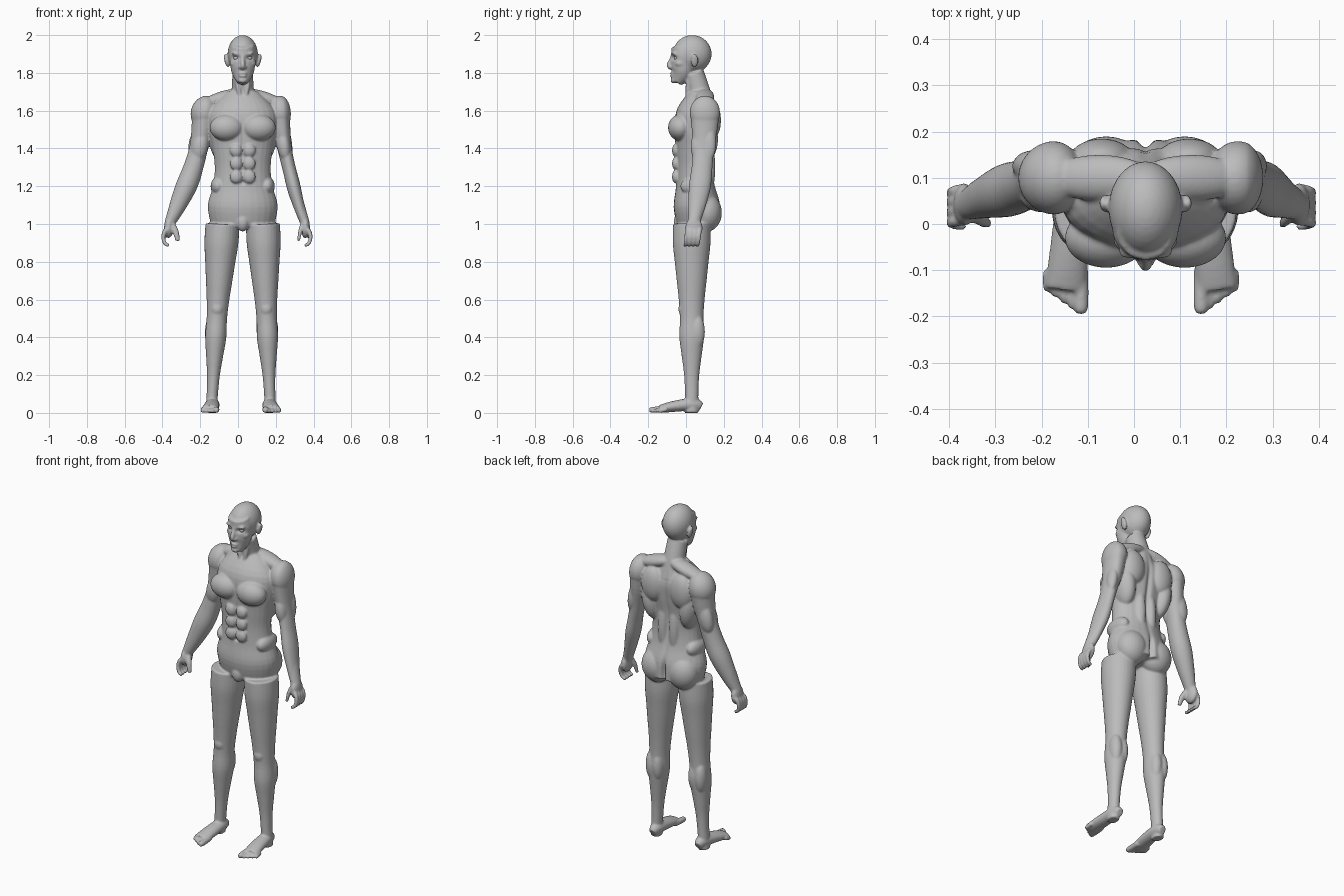
import bpy
import bmesh
import math
from mathutils import Vector, Matrix

if "Cube" in bpy.data.objects:
    bpy.data.objects.remove(bpy.data.objects["Cube"], do_unlink=True)

skin = bpy.data.materials.new("plain grey")
skin.use_nodes = True
grey = (.5, .5, .5, 1)
skin.diffuse_color = grey
skin.node_tree.nodes["Principled BSDF"].inputs["Base Color"].default_value = grey

segments = 28
substeps = 4
bm = bmesh.new()


def sides_of(x):
    """Parts off the middle plane are built on both sides."""
    return (1, -1) if x else (1,)


def spline(keys):
    """Smooth Catmull-Rom curve through rows of x, y, z, radius."""
    rows = [Vector(key) for key in keys]
    rows = [rows[0], *rows, rows[-1]]
    curve = []
    for before, start, end, after in zip(rows, rows[1:], rows[2:], rows[3:]):
        leave = (end - before) / 2
        arrive = (after - start) / 2
        for step in range(substeps):
            t = step / substeps
            chord = end - start
            bend = chord * 3 - leave * 2 - arrive
            twist = leave + arrive - chord * 2
            curve.append(start + leave * t + bend * t * t + twist * t * t * t)
    return curve + [rows[-1]]


def loft(keys, deep=1, deep_end=1):
    """Closed tube along the keys; depth is a ratio of the radius."""
    rows = spline(keys)
    points = [row.xyz for row in rows]
    last = len(rows) - 1
    for side in sides_of(keys[0][0]):
        rings = []
        for i, (point, row) in enumerate(zip(points, rows)):
            along = (points[min(i + 1, last)] - points[max(i - 1, 0)]).normalized()
            across = (Vector((1, 0, 0)) - along * along.x).normalized()
            depth = along.cross(across) * (deep + (deep_end - deep) * i / last)
            ring = []
            for s in range(segments):
                angle = math.tau * s / segments
                corner = point + (across * math.cos(angle) + depth * math.sin(angle)) * row.w
                ring.append(bm.verts.new((corner.x * side, corner.y, corner.z)))
            rings.append(ring)
        for lower, upper in zip(rings, rings[1:]):
            for s in range(segments):
                bm.faces.new((lower[s - 1], lower[s], upper[s], upper[s - 1]))
        bm.faces.new(rings[0])
        bm.faces.new(rings[-1])


def blob(at, size, tilt=0):
    """Ellipsoid for a muscle or feature, tilted in the front plane."""
    for side in sides_of(at[0]):
        mirror = Matrix.Diagonal((side, 1, 1, 1))
        turn = Matrix.Rotation(math.radians(tilt), 4, "Y")
        place = mirror @ Matrix.Translation(at) @ turn @ Matrix.Diagonal((*size, 1))
        bmesh.ops.create_uvsphere(bm, u_segments=segments, v_segments=16, radius=1, matrix=place)


# Trunk: evenly spaced rings from hips to collar
trunk = []
for i, radius in enumerate((.17, .185, .158, .148, .16, .178, .172, .08)):
    z = 1 + i / 10
    trunk.append((0, .045 + (z - 1.35) ** 2 / 5, z, radius))
loft(trunk, deep=.68, deep_end=.6)
loft([(0, .08, 1.6, .08), (0, .07, 1.7, .06), (0, .04, 1.8, .055)])  # neck

# Trunk muscles
blob(at=(.085, -.03, 1.51), size=(.09, .065, .07))            # chest
blob(at=(.1, .1, 1.67), size=(.12, .05, .035), tilt=16)       # trapezius
blob(at=(.095, .14, 1.55), size=(.07, .045, .1))              # shoulder blade
blob(at=(.125, .09, 1.45), size=(.055, .08, .13), tilt=8)     # latissimus
blob(at=(.035, .12, 1.3), size=(.035, .035, .15))             # lower back
blob(at=(.13, .05, 1.2), size=(.04, .08, .05))                # oblique
blob(at=(.085, .11, 1.06), size=(.09, .08, .1))               # buttock
blob(at=(0, -.02, 1.13), size=(.1, .04, .1))                  # lower belly
blob(at=(0, -.03, 1.01), size=(.035, .035, .05))              # groin
blob(at=(.02, .01, 1.7), size=(.012, .014, .08), tilt=12)     # neck tendon
for row in range(3):
    blob(at=(.034, -.054, 1.25 + row * .07), size=(.034, .02, .035))  # abdominals

# Legs: evenly spaced rings from hip to sole
leg = []
for i, radius in enumerate((.09, .09, .08, .07, .06, .054, .056, .045, .034, .03, .03)):
    z = 1 - i / 10
    leg.append((.157 - z * .05, .03, z, radius))
loft(leg, deep=1.1, deep_end=1.2)
blob(at=(.12, 0, .8), size=(.055, .055, .15))                 # front of thigh
blob(at=(.13, -.02, .55), size=(.03, .02, .035))              # kneecap
for x in (.12, .16):
    blob(at=(x, .06, .43), size=(.034, .04, .09))             # calf

# Feet
loft([(.15, .08, .03, .02), (.15, .04, .045, .035), (.156, -.06, .035, .042), (.164, -.14, .02, .045)],
     deep=1.2, deep_end=.45)
for i in range(5):
    radius = .011 if i else .016
    x = .13 + i * .018
    tip = i * .012 - .195
    loft([(x, -.1, .02, radius), (x, tip + radius, radius, radius), (x, tip, radius, radius / 2)])

# Arms: rings curving outward and forward down to the wrist
arm = []
for i, radius in enumerate((.06, .053, .044, .044, .047, .038, .026)):
    t = i / 6
    arm.append((.2 + .16 * t ** 1.6, .1 - .06 * t * t, 1.6 - t * .6, radius))
loft(arm, deep=1.3, deep_end=1.2)
blob(at=(.2, .1, 1.59), size=(.065, .08, .09), tilt=-8)       # deltoid
blob(at=(.222, .065, 1.41), size=(.04, .04, .08), tilt=-10)   # biceps
blob(at=(.238, .125, 1.43), size=(.035, .035, .09), tilt=-10) # triceps

# Hands: curled fingers and a thumb
blob(at=(.362, .042, .98), size=(.024, .046, .055))
for i in range(4):
    finger = []
    for step in range(5):
        angle = math.pi * step / 4
        finger.append((.36 + .03 * math.sin(angle), .01 + i * .022 - step * .004,
                       .93 + .045 * math.cos(angle), .013 - step * .001))
    loft(finger)
loft([(.35, .03, 1, .018), (.33, .01, .96, .014), (.32, 0, .91, .009)])

# Head
blob(at=(0, .033, 1.9), size=(.08, .103, .1))
face = []
for i, radius in enumerate((.03, .058, .067, .072, .06)):
    face.append((0, radius - .08, 1.75 + i / 20, radius))
loft(face)
loft([(0, -.07, 1.9, .009), (0, -.08, 1.87, .01), (0, -.09, 1.84, .013), (0, -.08, 1.82, .008)])  # nose
blob(at=(.011, -.078, 1.83), size=(.01, .013, .009))          # nostril
blob(at=(.03, -.06, 1.9), size=(.03, .016, .009), tilt=-6)    # brow
blob(at=(.045, -.03, 1.85), size=(.025, .03, .02))            # cheekbone
blob(at=(0, -.062, 1.76), size=(.025, .02, .016))             # chin
for z in (1.785, 1.797):
    blob(at=(0, -.073, z), size=(.022, .014, .007))           # lip
blob(at=(.086, .045, 1.865), size=(.011, .02, .037), tilt=14) # ear

# Fuse the parts into one skin
bmesh.ops.recalc_face_normals(bm, faces=bm.faces)
mesh = bpy.data.meshes.new("body")
bm.to_mesh(mesh)
bm.free()
body = bpy.data.objects.new("body", mesh)
bpy.context.collection.objects.link(body)
bpy.context.view_layer.objects.active = body
body.select_set(True)
fuse = body.modifiers.new("fuse", "REMESH")
fuse.mode = "VOXEL"
fuse.voxel_size = .0055
soften = body.modifiers.new("soften", "SMOOTH")
soften.iterations = 5
for modifier in (fuse.name, soften.name):
    bpy.ops.object.modifier_apply(modifier=modifier)


def hollow(at, reach, push):
    """Press a soft dent into the skin along y."""
    for side in sides_of(at[0]):
        middle = Vector((at[0] * side, at[1], at[2]))
        for vertex in mesh.vertices:
            gap = vertex.co - middle
            spread = sum((g / r) ** 2 for g, r in zip(gap, reach))
            vertex.co.y += push * math.exp(-spread)


mesh = body.data
hollow(at=(.035, -.066, 1.88), reach=(.02, .03, .011), push=.016)  # eye socket
hollow(at=(0, -.09, 1.79), reach=(.022, .02, .004), push=.006)     # mouth line
hollow(at=(0, .16, 1.4), reach=(.014, .06, .2), push=-.014)        # spine
hollow(at=(0, -.08, 1.4), reach=(.01, .05, .14), push=.008)        # midline
hollow(at=(0, -.065, 1.22), reach=(.01, .03, .01), push=.014)      # navel
hollow(at=(0, .18, 1.05), reach=(.012, .06, .07), push=-.03)       # cleft

# Slight sideways drift of the pose, opposite in the forearms
for vertex in mesh.vertices:
    outward = (abs(vertex.co.x) - .22) / .13
    vertex.co.x += .015 + .01 * min(1, vertex.co.z) - .03 * max(0, min(1, outward))
mesh.materials.append(skin)
bpy.ops.object.shade_smooth()

# Eyes
for side, name in ((1, "left_eye"), (-1, "right_eye")):
    bpy.ops.mesh.primitive_uv_sphere_add(segments=segments, ring_count=16, radius=.015,
                                         location=(.025 + side * .035, -.047, 1.88))
    eye = bpy.context.object
    eye.name = name
    eye.data.materials.append(skin)
    bpy.ops.object.shade_smooth()
